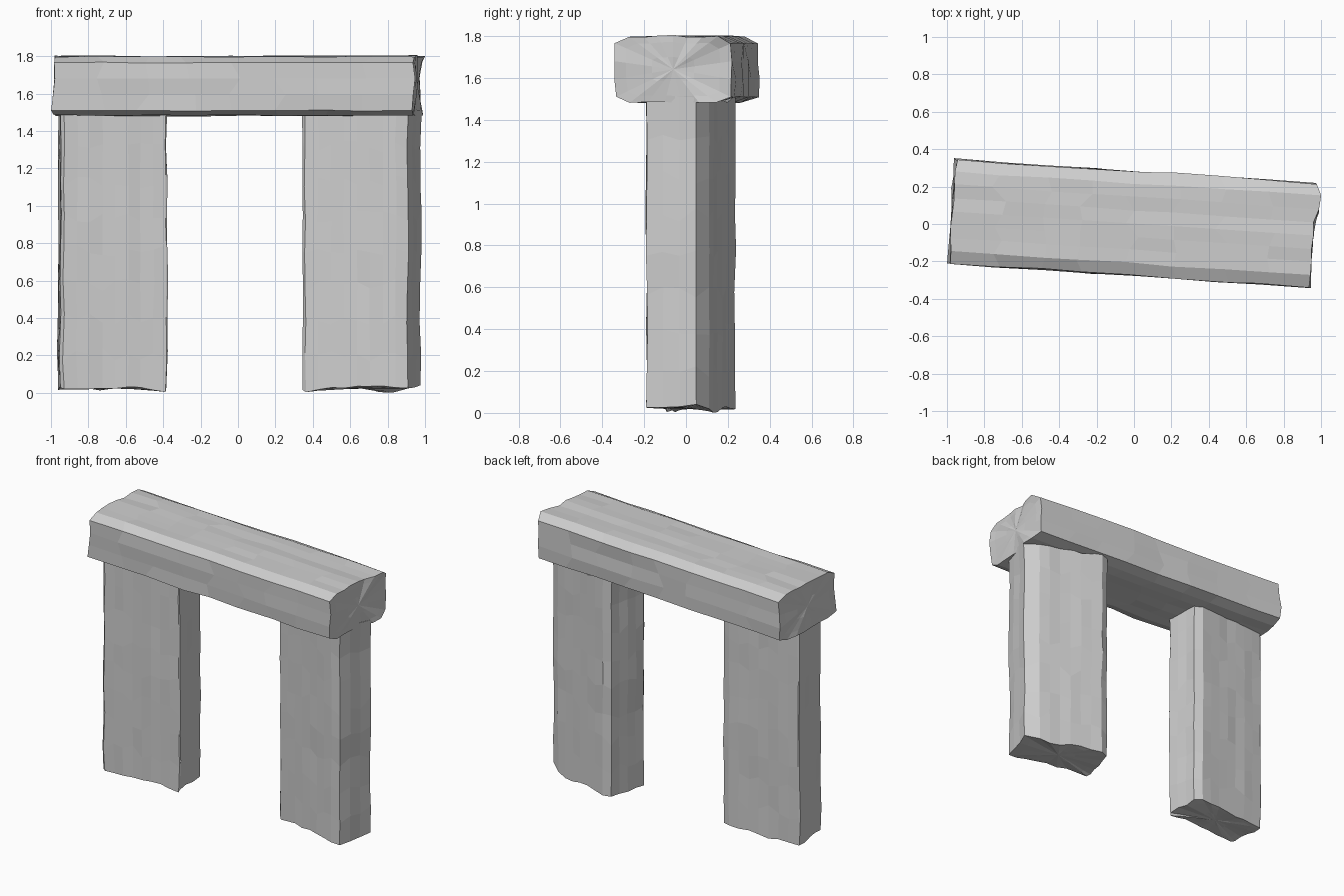
import bpy, bmesh, math, random
from mathutils import Matrix, Vector

cube = bpy.data.objects.get("Cube")
if cube:
    bpy.data.objects.remove(cube, do_unlink=True)

stone_grey = bpy.data.materials.new("stone grey")
stone_grey.use_nodes = True
grey = (0.62, 0.62, 0.62, 1)
stone_grey.diffuse_color = grey
stone_grey.node_tree.nodes["Principled BSDF"].inputs["Base Color"].default_value = grey


def outline(width, depth, chamfers, step):
    """Rectangle with a chamfer (u, v) per corner, long sides split into strips."""
    a, b = width / 2, depth / 2
    corners = []
    signs = [(-1, -1), (1, -1), (1, 1), (-1, 1)]
    for i, ((su, sv), (cu, cv)) in enumerate(zip(signs, chamfers)):
        pair = [Vector((su * a, sv * (b - cv))), Vector((su * (a - cu), sv * b))]
        corners += pair if i % 2 == 0 else pair[::-1]
    points = []
    for p, q in zip(corners, corners[1:] + corners[:1]):
        n = max(1, round((q - p).length / step))
        points += [p.lerp(q, k / n) for k in range(n)]
    return points


def bridge(bm, low, high):
    """Skin two loops of equal size with quads."""
    n = len(low)
    for i in range(n):
        j = (i + 1) % n
        bm.faces.new((low[i], low[j], high[j], high[i]))


def cap(bm, loop, rng, rough):
    """Close an end with shrinking rings that settle to its mean height."""
    mean = sum(v.co.z for v in loop) / len(loop)
    for scale in (0.8, 0.45):
        ring = []
        for v in loop:
            z = mean + (v.co.z - mean) * scale * 0.8 + rng.uniform(-rough, rough) * 0.4
            ring.append(bm.verts.new((v.co.x * scale, v.co.y * scale, z)))
        bridge(bm, loop, ring)
        loop = ring
    bmesh.ops.poke(bm, faces=[bm.faces.new(loop)])


def stone(name, section, length, rings, matrix, seed, rough, ragged, bulge=None):
    """Hewn block: a section lofted along local z with chiselled strips and ragged ends."""
    rng = random.Random(seed)
    bm = bmesh.new()
    strip = [rng.uniform(-rough, rough) for _ in section]
    ends = [[rng.uniform(-ragged, ragged) for _ in section] for _ in range(2)]
    loops = []
    for r in range(rings + 1):
        swell_x, swell_y = (1 + rng.uniform(-0.015, 0.015) for _ in range(2))
        loop = []
        for i, p in enumerate(section):
            out = p.normalized() * (strip[i] * 0.6 + rng.uniform(-rough, rough)) * 0.7
            z = (r / rings - 0.5) * length
            if r in (0, rings):
                z += (ends[r > 0][i] + ends[r > 0][i - 1]) * 0.7
                if bulge and r:
                    z += bulge(p)
            else:
                z += rng.uniform(-0.2, 0.2) * length / rings
            loop.append(bm.verts.new((p.x * swell_x + out.x, p.y * swell_y + out.y, z)))
        loops.append(loop)
    for low, high in zip(loops, loops[1:]):
        bridge(bm, low, high)
    cap(bm, loops[0], rng, rough)
    cap(bm, loops[-1], rng, rough)
    bmesh.ops.recalc_face_normals(bm, faces=bm.faces)
    mesh = bpy.data.meshes.new(name)
    bm.to_mesh(mesh)
    bm.free()
    mesh.materials.append(stone_grey)
    obj = bpy.data.objects.new(name, mesh)
    obj.matrix_world = matrix
    bpy.context.collection.objects.link(obj)
    return obj


def place(x, y, z, degrees):
    return Matrix.Translation((x, y, z)) @ Matrix.Rotation(math.radians(degrees), 4, "Z")


# Upright stones
tiny, small = (0.006, 0.006), (0.02, 0.015)
stone("right_upright", outline(0.585, 0.305, [small, (0.06, 0.02), (0.09, 0.04), (0.05, 0.03)], 0.07),
      1.48, 8, place(0.663, 0.02, 0.76, -16), 3, 0.006, 0.018)
stone("left_upright", outline(0.572, 0.27, [small, tiny, (0.05, 0.03), tiny], 0.07),
      1.48, 8, place(-0.671, 0.025, 0.76, 3), 8, 0.006, 0.014)

# Lintel: local z runs along x, section is y by z
along_x = Matrix(((0, 0, 1, 0), (1, 0, 0, 0), (0, 1, 0, 0), (0, 0, 0, 1)))
stone("lintel", outline(0.55, 0.315, [(0.07, 0.025), (0.07, 0.025), (0.06, 0.035), (0.06, 0.035)], 0.075),
      1.935, 8, place(-0.008, 0.003, 1.642, -3.8) @ along_x, 5, 0.008, 0.01,
      bulge=lambda p: 0.025 if 0.1 < p.x < 0.24 else 0.0)
